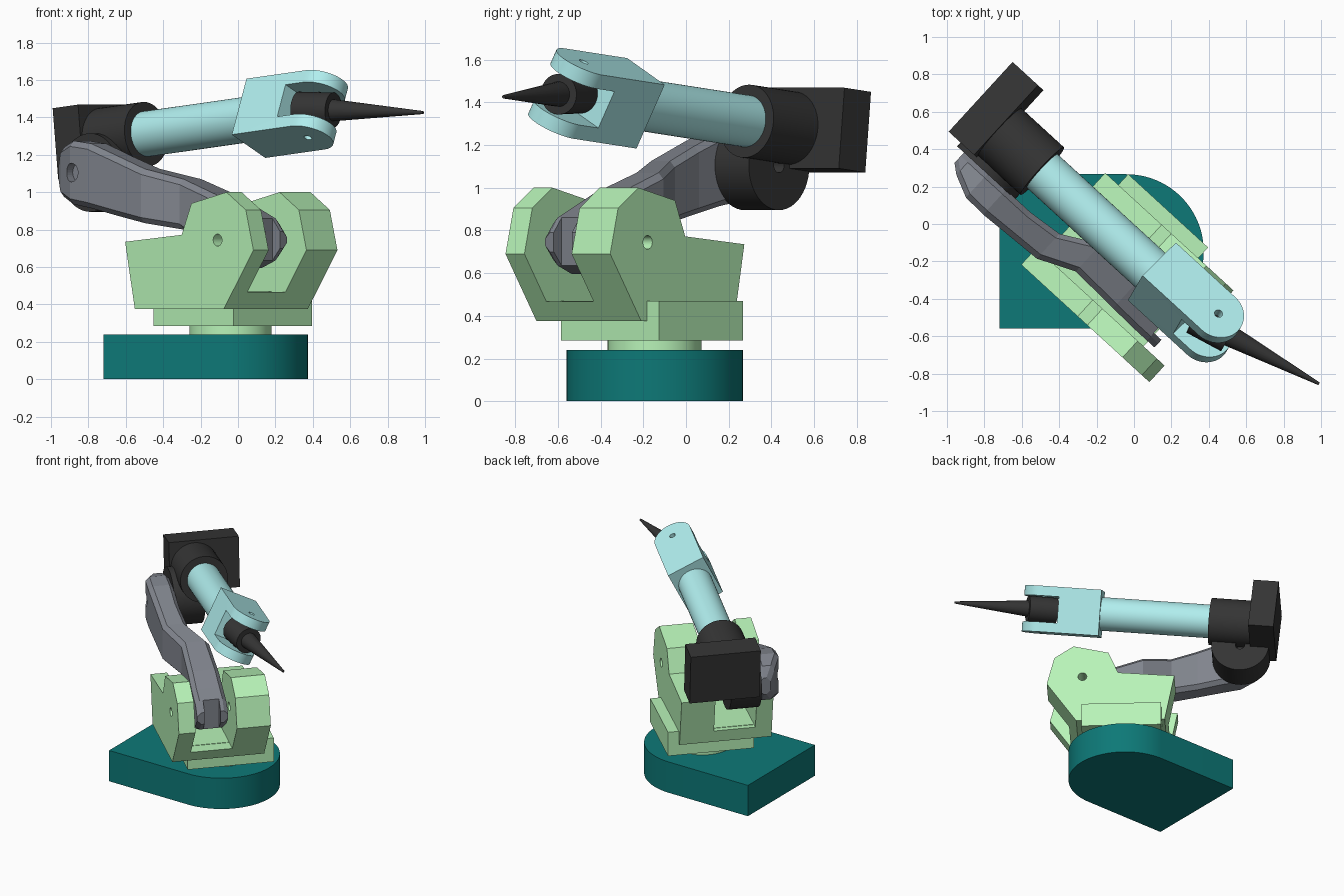
import bpy, bmesh
from math import radians, cos, sin, pi
from mathutils import Matrix, Vector

if "Cube" in bpy.data.objects:
    bpy.data.objects.remove(bpy.data.objects["Cube"])

T, R = Matrix.Translation, Matrix.Rotation


def material(name, col):
    m = bpy.data.materials.new(name)
    m.diffuse_color = (*col, 1)
    m.use_nodes = True
    m.node_tree.nodes["Principled BSDF"].inputs["Base Color"].default_value = m.diffuse_color
    return m


TEAL = material("teal", (0.004, 0.19, 0.185))
GREEN = material("pale_green", (0.48, 0.90, 0.48))
CYAN = material("pale_cyan", (0.44, 0.86, 0.86))
BLACK = material("black", (0.035, 0.035, 0.035))
GREY = material("slate_grey", (0.22, 0.235, 0.27))

# Frames: turret yaw, side-on profile (x forward, y up), pitched forearm, rolled wrist
YAW = T((-0.04, -0.15, 0)) @ R(radians(-42.5), 4, 'Z')
SIDE = YAW @ R(pi / 2, 4, 'X')
ARM = YAW @ T((-1.116, 0.015, 1.26)) @ R(radians(-6), 4, 'Y')
ALONG = ARM @ R(pi / 2, 4, 'Y')
WRIST = ARM @ T((1.726, 0, 0)) @ R(radians(-26.6), 4, 'X')
TOOL = WRIST @ R(radians(16), 4, 'Z') @ R(pi / 2, 4, 'Y')


def finish(name, bm, mat, frame):
    bmesh.ops.transform(bm, matrix=frame, verts=bm.verts)
    bmesh.ops.recalc_face_normals(bm, faces=bm.faces)
    me = bpy.data.meshes.new(name)
    bm.to_mesh(me)
    bm.free()
    ob = bpy.data.objects.new(name, me)
    bpy.context.collection.objects.link(ob)
    if mat:
        me.materials.append(mat)
    return ob


def loft(name, rings, mat, frame):
    bm = bmesh.new()
    loops = [[bm.verts.new(p) for p in ring] for ring in rings]
    for a, b in zip(loops, loops[1:]):
        for i in range(len(a)):
            j = (i + 1) % len(a)
            bm.faces.new((a[i], a[j], b[j], b[i]))
    bm.faces.new(loops[0])
    bm.faces.new(loops[-1])
    return finish(name, bm, mat, frame)


def prism(name, pts, lo, hi, mat, frame):
    return loft(name, [[(x, y, z) for x, y in pts] for z in (lo, hi)], mat, frame)


def box(name, lo, hi, mat, frame):
    pts = [(lo[0], lo[1]), (hi[0], lo[1]), (hi[0], hi[1]), (lo[0], hi[1])]
    return prism(name, pts, lo[2], hi[2], mat, frame)


def arc(r, cx=0, cy=0, a0=0, a1=360, n=48):
    full = a1 - a0 == 360
    steps = n if full else n + 1
    return [(cx + r * cos(radians(a0 + (a1 - a0) * i / n)),
             cy + r * sin(radians(a0 + (a1 - a0) * i / n))) for i in range(steps)]


def cut(ob, *cutters):
    for c in cutters:
        c.hide_render = True
        mod = ob.modifiers.new("cut", 'BOOLEAN')
        mod.operation, mod.object, mod.solver = 'DIFFERENCE', c, 'EXACT'
    bpy.context.view_layer.update()
    dg = bpy.context.evaluated_depsgraph_get()
    me = bpy.data.meshes.new_from_object(ob.evaluated_get(dg))
    ob.modifiers.clear()
    ob.data = me
    for c in cutters:
        bpy.data.objects.remove(c)


# Base: D-shaped slab and swivel disc
BASE = T((-0.04, -0.147, 0))
prism("base", [(-0.68, -0.413)] + arc(0.413, a0=-90, a1=90) + [(-0.68, 0.413)], 0, 0.24, TEAL, BASE)
prism("swivel_disc", arc(0.22), 0.24, 0.29, GREEN, BASE)

# Turret: foot block and forked body
box("turret_foot", (-0.275, -0.31, 0.285), (0.305, 0.313, 0.47), GREEN, YAW)
body = prism("turret_fork",
             [(-0.30, 0.375), (0.345, 0.375), (0.56, 0.69), (0.505, 0.905), (0.365, 1.0),
              (0.11, 0.94), (0.04, 0.772), (-0.37, 0.735)], -0.235, 0.43, GREEN, SIDE)
cut(body,
    box("gap_cutter", (-0.8, -0.31, 0.467), (0.8, -0.01, 1.3), None, YAW),
    prism("pin_cutter", arc(0.032, 0.30, 0.744, n=24), -0.4, 0.6, None, SIDE))

# Lower arm: chamfered sections (forward, outer side, inner side, bottom, top)
sections = [(-1.0, -0.27, -0.19, 1.04, 1.17), (-0.95, -0.31, -0.19, 0.975, 1.24),
            (-0.83, -0.365, -0.19, 0.935, 1.275), (-0.70, -0.37, -0.19, 0.915, 1.26),
            (-0.52, -0.36, -0.19, 0.875, 1.195), (-0.33, -0.35, -0.17, 0.835, 1.125),
            (-0.13, -0.26, -0.06, 0.80, 1.07), (0.15, -0.27, -0.05, 0.645, 0.975),
            (0.30, -0.275, -0.05, 0.595, 0.905), (0.40, -0.275, -0.05, 0.635, 0.86),
            (0.455, -0.275, -0.05, 0.70, 0.79)]


def chamfered(u, a, b, lo, hi, c=0.03):
    yz = [(a + c, lo), (b - c, lo), (b, lo + c), (b, hi - c),
          (b - c, hi), (a + c, hi), (a, hi - c), (a, lo + c)]
    return [(u, y, z) for y, z in yz]


lower = loft("lower_arm", [chamfered(*s) for s in sections], GREY, YAW)
cut(lower,
    prism("elbow_recess_cutter", arc(0.05, -0.82, 1.105, n=24), 0.30, 0.5, None, SIDE),
    box("knuckle_slot_cutter", (0.40, -0.22, 0.5), (0.6, -0.105, 0.95), None, YAW))

# Elbow: pivot drum, collar and motor box
drum = prism("elbow_drum", arc(0.21, -0.84, 1.105), -0.025, 0.195, BLACK, SIDE)
cut(drum, prism("drum_hole_cutter", arc(0.035, -0.84, 1.105, n=24), -0.1, 0.06, None, SIDE))
prism("elbow_collar", arc(0.172), 0.1, 0.494, BLACK, ALONG)
box("motor_box", (0, -0.183, -0.19), (0.185, 0.323, 0.19), BLACK, ARM)

# Forearm: tube and wrist fork
prism("forearm_tube", arc(0.122), 0.48, 1.31, CYAN, ALONG)
fork = prism("wrist_fork", [(-0.433, -0.14)] + arc(0.14, a0=-90, a1=90, n=32) + [(-0.433, 0.14)],
             -0.168, 0.168, CYAN, WRIST)
cut(fork,
    box("slot_cutter", (-0.125, -0.3, -0.096), (0.4, 0.3, 0.096), None, WRIST),
    prism("wrist_pin_cutter", arc(0.022, n=20), -0.3, 0.3, None, WRIST))

# Tool: wrist barrel and tapered spike
prism("wrist_barrel", arc(0.095, n=32), -0.1, 0.11, BLACK, TOOL)
loft("tool_spike", [[(x, y, z) for x, y in arc(r, n=20)] for r, z in ((0.06, 0.10), (0.008, 0.655))],
     BLACK, TOOL)

# Smooth the round parts only
for ob in bpy.context.scene.objects:
    ob.select_set(ob.type == 'MESH' and ob.name not in ("lower_arm", "turret_foot", "motor_box"))
bpy.context.view_layer.objects.active = bpy.data.objects["base"]
bpy.ops.object.shade_smooth_by_angle(angle=radians(20))
